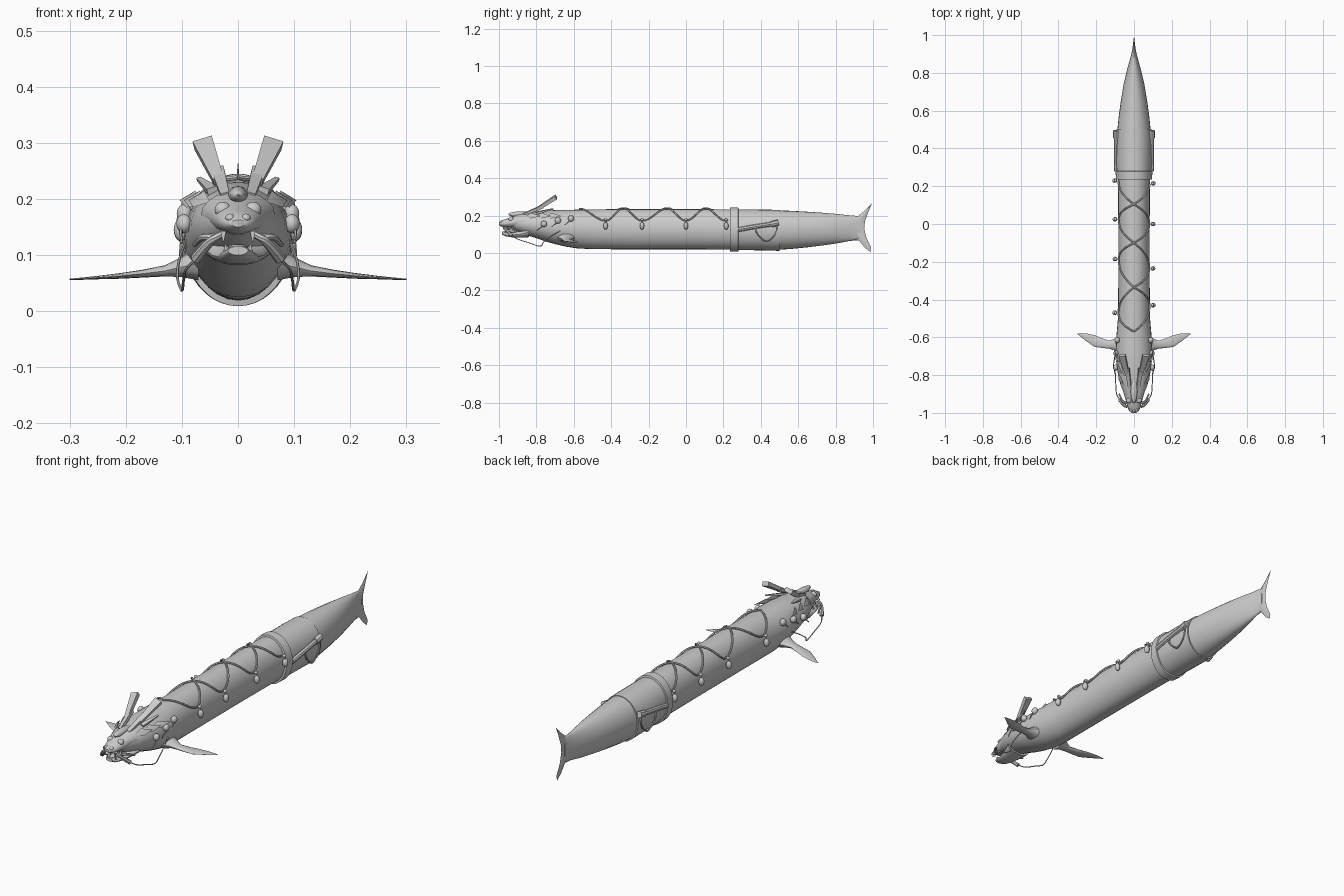
import bpy, bmesh, math
from mathutils import Vector

if "Cube" in bpy.data.objects:
    bpy.data.objects.remove(bpy.data.objects["Cube"])

def material(name, v):
    m = bpy.data.materials.new(name)
    m.diffuse_color = (v, v, v, 1)
    m.use_nodes = True
    m.node_tree.nodes["Principled BSDF"].inputs["Base Color"].default_value = m.diffuse_color
    return m

GREY = material("plain grey", 0.6)

def finish(name, bm, smooth=True):
    bmesh.ops.recalc_face_normals(bm, faces=bm.faces)
    me = bpy.data.meshes.new(name)
    bm.to_mesh(me)
    bm.free()
    ob = bpy.data.objects.new(name, me)
    bpy.context.collection.objects.link(ob)
    me.materials.append(GREY)
    if smooth:
        bpy.ops.object.select_all(action='DESELECT')
        ob.select_set(True)
        bpy.context.view_layer.objects.active = ob
        bpy.ops.object.shade_smooth_by_angle(angle=math.radians(40))
    return ob

def skin(name, rings, smooth=True):
    """Skin a list of equally sized point rings and cap the ends."""
    bm = bmesh.new()
    vs = [[bm.verts.new(p) for p in r] for r in rings]
    n = len(vs[0])
    for a, b in zip(vs, vs[1:]):
        for i in range(n):
            bm.faces.new((a[i], a[(i + 1) % n], b[(i + 1) % n], b[i]))
    bm.faces.new(vs[0])
    bm.faces.new(vs[-1])
    return finish(name, bm, smooth)

def loft(name, stations, n=28):
    """Stations are (y, half width, bottom z, top z)."""
    return skin(name, [[(w * math.cos(2 * math.pi * i / n), y,
                         (lo + hi) / 2 + (hi - lo) / 2 * math.sin(2 * math.pi * i / n))
                        for i in range(n)] for y, w, lo, hi in stations])

def catmull(pts, k=8):
    p = [Vector(q) for q in pts]
    p = [2 * p[0] - p[1]] + p + [2 * p[-1] - p[-2]]
    out = []
    for a, b, c, d in zip(p, p[1:], p[2:], p[3:]):
        for j in range(k):
            t = j / k
            out.append(0.5 * (2 * b + (c - a) * t + (2 * a - 5 * b + 4 * c - d) * t * t
                              + (3 * b - a - 3 * c + d) * t ** 3))
    return out + [p[-2]]

def tube(name, pts, r0, r1=None, n=8):
    r1 = r0 if r1 is None else r1
    path = catmull(pts)
    rings = []
    for i, p in enumerate(path):
        d = (path[min(i + 1, len(path) - 1)] - path[max(i - 1, 0)]).normalized()
        q = d.to_track_quat('Z', 'Y')
        r = r0 + (r1 - r0) * i / (len(path) - 1)
        rings.append([p + q @ Vector((r * math.cos(a), r * math.sin(a), 0))
                      for a in (2 * math.pi * k / n for k in range(n))])
    return skin(name, rings)

def ball(name, c, size):
    bm = bmesh.new()
    bmesh.ops.create_uvsphere(bm, u_segments=14, v_segments=10, radius=1)
    for v in bm.verts:
        v.co = Vector([v.co[i] * size[i] + c[i] for i in range(3)])
    return finish(name, bm)

def taper_box(name, a, b, wa, wb, ta, tb, side):
    """Four sided bar from a to b, growing from width wa to wb."""
    a, b = Vector(a), Vector(b)
    d = (b - a).normalized()
    u = Vector((1, 0, -0.25 * side)); u = (u - d * u.dot(d)).normalized()
    v = d.cross(u)
    return skin(name, [[p + u * w * i + v * t * j for i, j in ((1, 1), (-1, 1), (-1, -1), (1, -1))]
                       for p, w, t in ((a, wa, ta), (b, wb, tb))], False)

# Long body
BODY = [(-.93, .035, .135, .19), (-.9, .052, .115, .205), (-.85, .072, .095, .215), (-.8, .084, .08, .222),
        (-.75, .09, .062, .226), (-.7, .094, .048, .23), (-.64, .096, .034, .231), (-.58, .092, .025, .232),
        (-.5, .085, .021, .234), (-.3, .083, .02, .235), (.0, .083, .02, .235), (.24, .085, .019, .234)]
REAR = [(.27, .092, .016, .234), (.38, .095, .015, .233), (.5, .094, .012, .231)]
TAIL = [(.5, .088, .018, .228), (.56, .082, .022, .226), (.65, .07, .031, .221), (.74, .055, .042, .215),
        (.82, .036, .054, .208), (.87, .022, .064, .202), (.9, .014, .07, .2), (.935, .007, .078, .195)]
loft("body", BODY)
loft("rear_cover", REAR)
loft("tail_body", TAIL)

def on_body(y, ang, off=0.004):
    """Point on the body skin; the angle runs from the top toward +x."""
    st = BODY + REAR
    for a, b in zip(st, st[1:]):
        if a[0] <= y <= b[0]:
            t = (y - a[0]) / (b[0] - a[0])
            w, lo, hi = (a[i] + (b[i] - a[i]) * t for i in (1, 2, 3))
            break
    h = (hi - lo) / 2
    return Vector(((w + off) * math.sin(ang), y, (lo + hi) / 2 + (h + off) * math.cos(ang)))

# Belt around the body
loft("belt", [(.235, .092, .011, .241), (.236, .095, .009, .243), (.279, .098, .009, .243), (.28, .095, .011, .241)], 40)

# Tail fin
def plate(name, outline, thick, mid):
    """Lens shaped plate: a rim with a raised middle ridge on both sides."""
    bm = bmesh.new()
    rim = [bm.verts.new(p) for p in outline]
    n = len(rim)
    for s in (1, -1):
        m = bm.verts.new(Vector(mid) + Vector(thick) * s)
        for i in range(n):
            bm.faces.new((rim[i], rim[(i + 1) % n], m))
    return finish(name, bm)

plate("tail_fin", [(0, y, z) for y, z in ((.87, .2), (.92, .198), (.95, .222), (.995, .268), (.975, .22), (.957, .17),
      (.953, .13), (.965, .08), (.99, .03), (.985, .006), (.955, .03), (.925, .068), (.87, .065))], (.012, 0, 0), (0, .9, .135))

# Crossed ropes with hanging lanterns
ends = [(-.57, 0), (-.45, 1), (-.335, 0), (-.21, -1), (-.1, 0), (.01, 1), (.105, 0), (.225, -1)]
shift = {1: {-.45: -.43, -.21: -.235, .01: 0, .225: .215}, -1: {-.45: -.47, -.21: -.185, .01: .025, .225: .23}}
for s in (1, -1):
    pts = []
    for (y0, k0), (y1, k1) in zip(ends, ends[1:]):
        y0 = shift[k0 * s][y0] if k0 else y0
        y1 = shift[k1 * s][y1] if k1 else y1
        for j in range(6):
            t = j / 6
            k = (math.sin(t * math.pi / 2) if k0 == 0 else math.cos(t * math.pi / 2)) * (k1 or k0)
            pts.append(on_body(y0 + (y1 - y0) * t, k * s * 1.15, .006))
    pts.append(on_body(.215 if s < 0 else .23, -s * 1.15, .006))
    tube("rope", pts, .0045, n=6)
    for base, k in ends:
        if k:
            y = shift[k * s][base]
            p = on_body(y, k * s * 1.15, .018)
            d = math.copysign(.008, k * s)
            tube("lantern_cord", [p, p + Vector((d, 0, -.012)), p + Vector((d, 0, -.03))], .003, n=6)
            ball("lantern", p + Vector((d, 0, -.033)), (.013, .012, .02))
            ball("lantern_cap", p + Vector((d * .5, 0, 0)), (.008, .009, .007))

# Upper jaw, nose and lower jaw
loft("upper_jaw", [(-.86, .066, .13, .214), (-.9, .053, .134, .206), (-.94, .042, .136, .19), (-.97, .034, .138, .18),
                   (-.99, .025, .143, .172), (-1, .012, .15, .163)], 20)
loft("lower_jaw", [(-.84, .062, .085, .14), (-.89, .046, .082, .118), (-.93, .036, .084, .11), (-.965, .03, .09, .112),
                   (-.985, .018, .1, .116)], 20)
ball("tongue", (0, -.93, .114), (.018, .045, .006))
ball("brow_ridge", (0, -.88, .207), (.018, .07, .016))

for s in (1, -1):
    # Face
    ball("eye", (s * .027, -.935, .181), (.015, .014, .014))
    ball("nostril", (s * .014, -.985, .166), (.009, .012, .008))
    for y in (-.975, -.95, -.925):
        taper_box("tooth", (s * .026, y, .142), (s * .026, y - .003, .124), .005, .001, .005, .001, s)
        taper_box("lower_tooth", (s * .022, y + .01, .106), (s * .022, y + .008, .12), .004, .001, .004, .001, s)
    # Moustache and thin whisker
    tube("moustache", [(s * .028, -.965, .138), (s * .045, -.965, .128), (s * .06, -.95, .112), (s * .075, -.93, .093)], .006, .01)
    tube("whisker_root", [(s * .04, -.95, .13), (s * .062, -.935, .132), (s * .078, -.9, .118)], .008, .004)
    tube("whisker", [(s * .075, -.93, .093), (s * .092, -.9, .075), (s * .097, -.84, .055), (s * .1, -.78, .037),
                     (s * .108, -.76, .06), (s * .105, -.72, .09), (s * .095, -.67, .12)], .0025, n=6)
    # Antlers and brow crests
    taper_box("antler_base", (s * .022, -.87, .205), (s * .036, -.765, .25), .008, .012, .007, .008, s)
    taper_box("antler", (s * .034, -.8, .232), (s * .062, -.695, .3), .01, .018, .008, .01, s)
    taper_box("antler_branch", (s * .045, -.8, .215), (s * .07, -.71, .236), .01, .004, .006, .003, s)
    for j in range(3):
        y = -.86 + j * .055
        plate("cheek_crest", [(s * (.05 + .008 * j), y, .195), (s * (.06 + .008 * j), y + .03, .215),
              (s * (.088 + .008 * j), y + .085, .198), (s * (.08 + .006 * j), y + .03, .185)],
              (s * .004, 0, .006), (s * (.068 + .008 * j), y + .035, .2))
    # Side buttons with cords
    for y, a in ((-.76, 1.45), (-.685, 1.2), (-.615, 1.05)):
        p = on_body(y, s * a, .008)
        ball("side_button", p, (.014, .016, .017))
        tube("button_cord", [p, p + Vector((s * .006, -.012, -.015)), p + Vector((s * .004, -.035, -.035))], .004, .002, 6)
    # Front flipper
    fin = [(.07, -.69, -.59, .085, .03), (.1, -.67, -.605, .079, .018), (.13, -.66, -.618, .072, .010), (.17, -.656, -.605, .067, .007),
           (.21, -.65, -.588, .063, .005), (.25, -.622, -.58, .06, .003), (.28, -.598, -.578, .058, .002), (.3, -.583, -.58, .057, .001)]
    skin("flipper", [[(s * x, (a + b) / 2 + (b - a) / 2 * math.cos(q), z + t * math.sin(q))
                      for q in (2 * math.pi * i / 12 for i in range(12))] for x, a, b, z, t in fin])
    # Rear side tube with hanging loop
    tube("side_tube", [(s * .093, .28, .125), (s * .095, .36, .14), (s * .094, .46, .155)], .012)
    tube("tube_end", [(s * .094, .455, .154), (s * .094, .495, .163)], .016)
    tube("hanging_loop", [(s * .099, .37, .135), (s * .101, .385, .095), (s * .096, .43, .062), (s * .097, .47, .09),
                          (s * .098, .485, .13), (s * .096, .475, .155)], .004, n=6)
